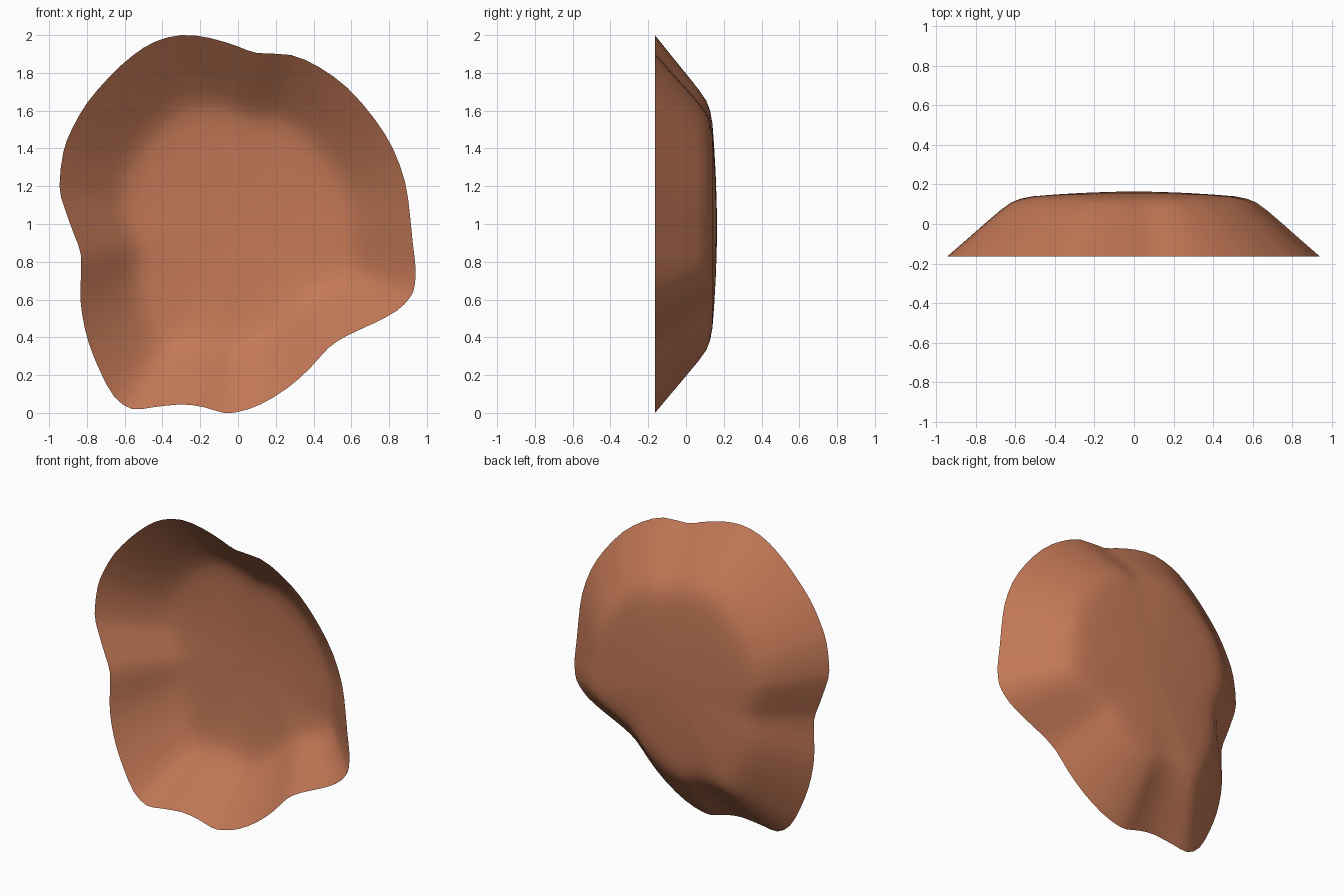
import bpy, bmesh

if "Cube" in bpy.data.objects:
    bpy.data.objects.remove(bpy.data.objects["Cube"])

# Wavy rim outline (x, z), clockwise seen from the front
RIM = [(-.30, 2.0), (-.15, 1.985), (0, 1.94), (.1, 1.905), (.28, 1.895), (.43, 1.83),
       (.58, 1.72), (.72, 1.56), (.82, 1.40), (.885, 1.22), (.91, 1.05), (.925, .9),
       (.94, .77), (.935, .67), (.91, .61), (.84, .54), (.72, .475), (.58, .41),
       (.48, .345), (.38, .235), (.26, .13), (.12, .045), (0, .005), (-.08, .001),
       (-.18, .03), (-.30, .045), (-.45, .03), (-.56, .02), (-.655, .085), (-.73, .22),
       (-.79, .37), (-.825, .52), (-.835, .65), (-.83, .83), (-.87, .95), (-.92, 1.09),
       (-.945, 1.2), (-.925, 1.38), (-.88, 1.5), (-.80, 1.64), (-.68, 1.78),
       (-.56, 1.89), (-.44, 1.965)]
# Dish section (scale about the centre, depth y)
SECTION = [(1, -.165), (.9, -.083), (.8, 0), (.72, .065), (.66, .107), (.61, .127),
           (.54, .14), (.42, .149), (.28, .157), (.14, .162)]
CX, CZ = 0, .98


def smooth_loop(pts):
    """Insert a spline midpoint in every segment."""
    n, out = len(pts), []
    for i, b in enumerate(pts):
        a, c, d = pts[i - 1], pts[(i + 1) % n], pts[(i + 2) % n]
        out += [b, tuple((9 * (b[k] + c[k]) - a[k] - d[k]) / 16 for k in (0, 1))]
    return out


# Shallow open dish: rings from the rim to the flat back
rim = smooth_loop(RIM)
n = len(rim)
bm = bmesh.new()
rings = [[bm.verts.new((CX + (x - CX) * s, y, CZ + (z - CZ) * s)) for x, z in rim]
         for s, y in SECTION]
for outer, inner in zip(rings, rings[1:]):
    for i in range(n):
        j = (i + 1) % n
        bm.faces.new((outer[i], outer[j], inner[j], inner[i]))
centre = bm.verts.new((CX, .165, CZ))
for i in range(n):
    bm.faces.new((rings[-1][i], rings[-1][(i + 1) % n], centre))
bm.normal_update()
if centre.normal.y < 0:
    bmesh.ops.reverse_faces(bm, faces=bm.faces[:])
for f in bm.faces:
    f.smooth = True
mesh = bpy.data.meshes.new("wavy_dish")
bm.to_mesh(mesh)
bm.free()
dish = bpy.data.objects.new("wavy_dish", mesh)
bpy.context.collection.objects.link(dish)

# Terracotta colour
clay = bpy.data.materials.new("terracotta")
clay.diffuse_color = (.55, .19, .095, 1)
clay.use_nodes = True
clay.node_tree.nodes["Principled BSDF"].inputs["Base Color"].default_value = clay.diffuse_color
mesh.materials.append(clay)
